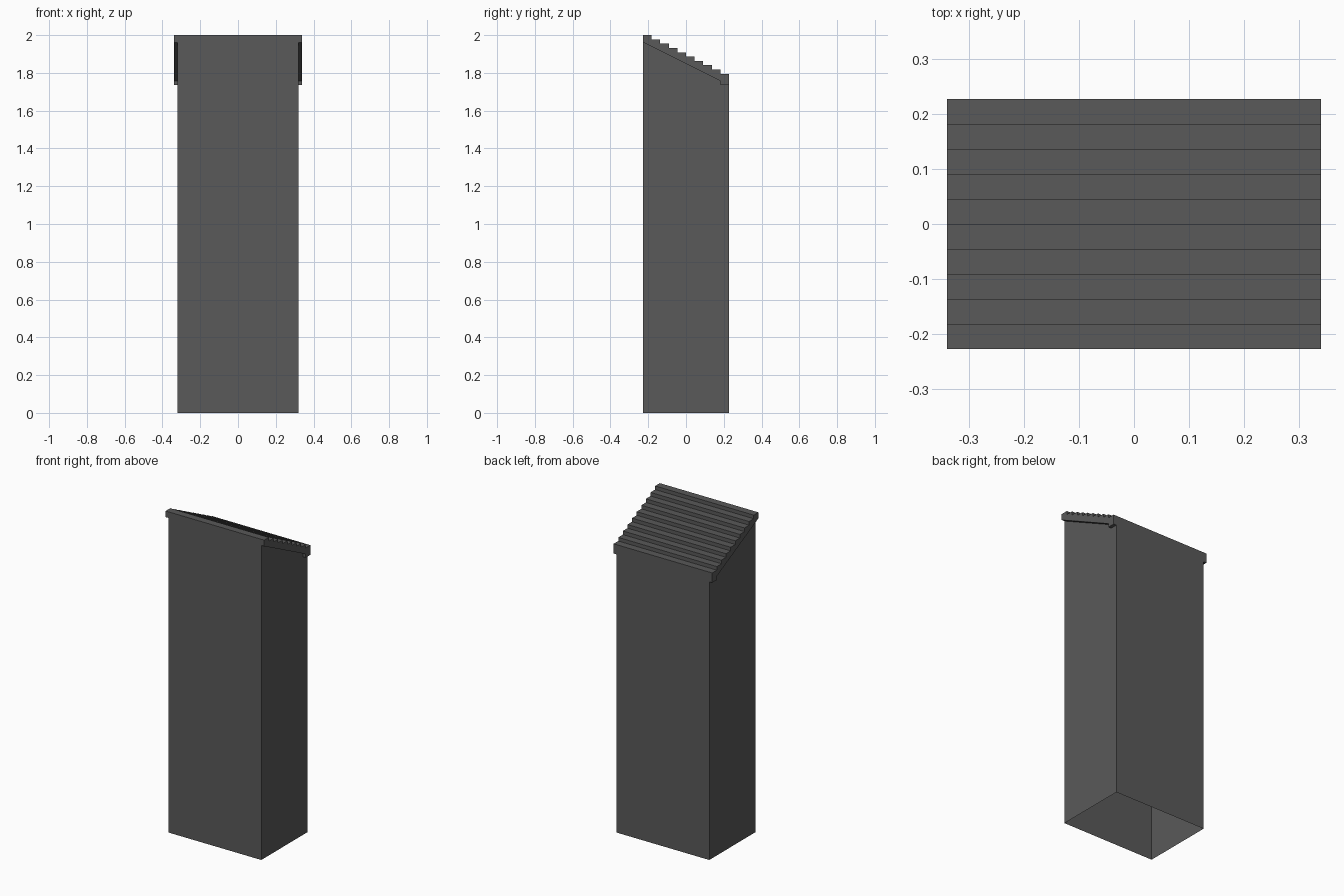
import bpy, bmesh

if "Cube" in bpy.data.objects:
    bpy.data.objects.remove(bpy.data.objects["Cube"])

grey = bpy.data.materials.new("dark_grey")
grey.diffuse_color = (0.1, 0.1, 0.1, 1)
grey.use_nodes = True
grey.node_tree.nodes["Principled BSDF"].inputs["Base Color"].default_value = grey.diffuse_color

D = 0.2273            # half depth
STEPS = 10
RUN = 2 * D / STEPS   # depth of one roof step
RISE = RUN / 2        # drop of one roof step


def prism(name, profile, half_width, open_edges=()):
    """Extrude a (y, z) profile along x; the numbered profile edges stay open."""
    bm = bmesh.new()
    left = [bm.verts.new((-half_width, y, z)) for y, z in profile]
    right = [bm.verts.new((half_width, y, z)) for y, z in profile]
    bm.faces.new(left[::-1])
    bm.faces.new(right)
    n = len(profile)
    for i in range(n):
        if i not in open_edges:
            j = (i + 1) % n
            bm.faces.new((left[i], left[j], right[j], right[i]))
    mesh = bpy.data.meshes.new(name)
    bm.to_mesh(mesh)
    bm.free()
    mesh.materials.append(grey)
    obj = bpy.data.objects.new(name, mesh)
    bpy.context.collection.objects.link(obj)
    return obj


# Underside of the roof, from the low back lip up to the high front
front_z = 1.962
lip_y = D - RUN
lip_z = front_z - RISE * (STEPS - 1)
underside = [(D, lip_z - RISE), (lip_y, lip_z - RISE), (lip_y, lip_z), (-D, front_z)]

# Body: thin shell, open at the bottom, its top following the roof underside
prism("body_shell", [(-D, 0), (D, 0)] + underside, 0.32, open_edges=(0, 2, 3, 4))

# Roof: slab with a stepped top, slightly wider than the body
steps = []
for i in reversed(range(STEPS)):
    z = 2 - i * RISE
    steps += [(-D + (i + 1) * RUN, z), (-D + i * RUN, z)]
prism("stepped_roof", steps[::1] + underside[::-1], 0.34)

# Make the face directions of the closed roof consistent
roof = bpy.data.objects["stepped_roof"].data
bm = bmesh.new()
bm.from_mesh(roof)
bmesh.ops.recalc_face_normals(bm, faces=bm.faces)
bm.to_mesh(roof)
bm.free()
